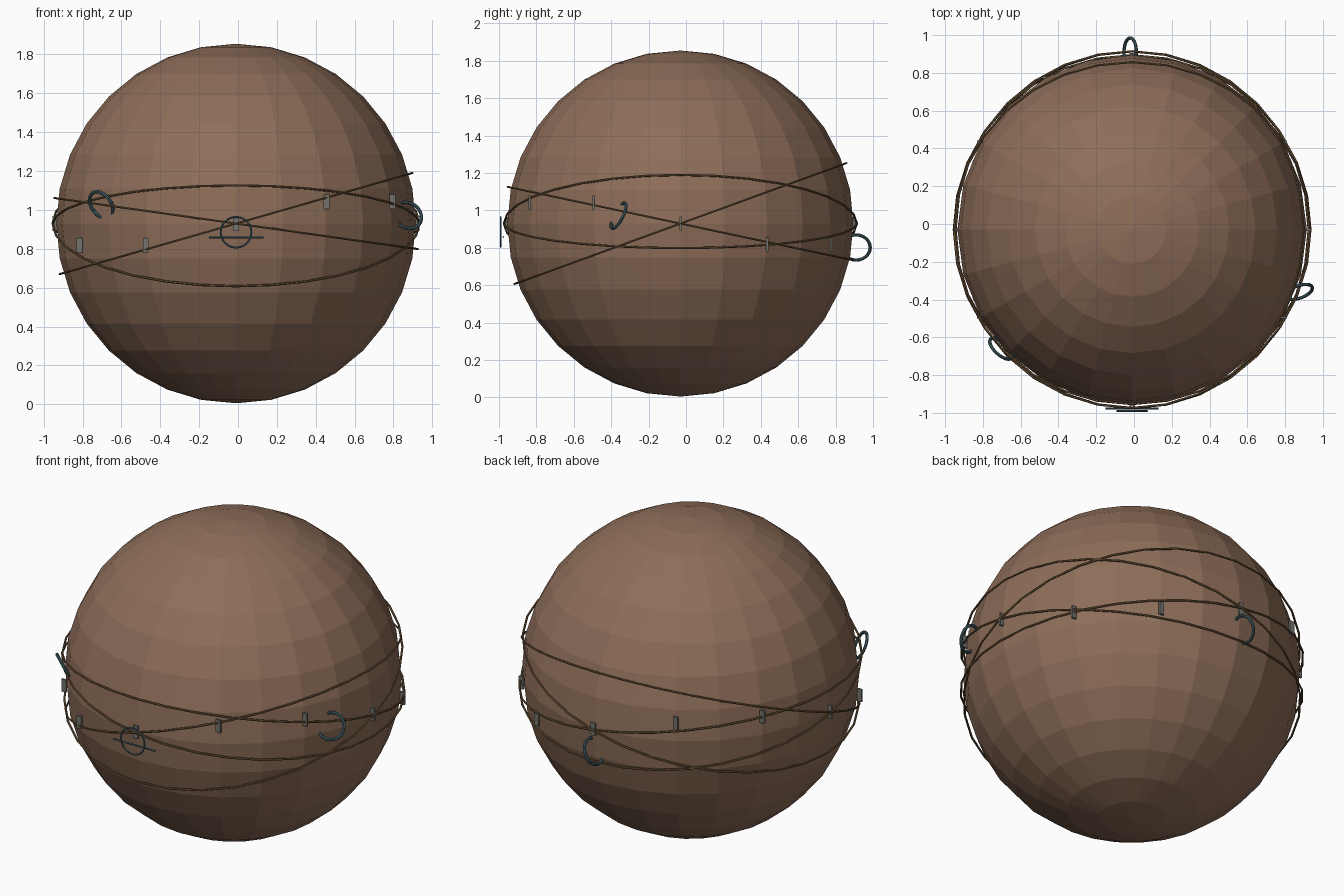
import bpy
from math import radians, sin, cos, pi
from mathutils import Vector, Matrix, Euler

if "Cube" in bpy.data.objects:
    bpy.data.objects.remove(bpy.data.objects["Cube"])

C = Vector((-0.01, -0.03, 0.93))   # centre of the ball
R = 0.925


def material(name, rgb):
    m = bpy.data.materials.new(name)
    m.diffuse_color = (*rgb, 1)
    m.use_nodes = True
    m.node_tree.nodes["Principled BSDF"].inputs["Base Color"].default_value = m.diffuse_color
    return m


BROWN = material("brown", (0.27, 0.155, 0.10))
ROPE = material("rope", (0.17, 0.10, 0.045))
GREY = material("grey", (0.17, 0.17, 0.155))
TEAL = material("teal", (0.06, 0.13, 0.15))


def finish(name, mat):
    ob = bpy.context.object
    ob.name = name
    ob.data.materials.append(mat)
    return ob


def torus(name, mat, matrix, major, minor, segs, sides):
    bpy.ops.mesh.primitive_torus_add(major_radius=major, minor_radius=minor,
                                     major_segments=segs, minor_segments=sides)
    ob = finish(name, mat)
    ob.matrix_world = matrix
    return ob


# Faceted ball
bpy.ops.mesh.primitive_uv_sphere_add(segments=24, ring_count=16, radius=R, location=C)
finish("ball", BROWN)

# Four tilted ropes wrapped round the ball
for i, (rx, ry) in enumerate([(0, -16), (0, 8), (20, 0), (-12, 0)]):
    rot = Euler((radians(rx), radians(ry), 0)).to_matrix().to_4x4()
    torus(f"rope_{i + 1}", ROPE, Matrix.Translation(C) @ rot, 0.944, 0.006, 32, 6)

# Twelve small tags in a wavy belt
for i in range(12):
    a = i * pi / 6
    pos = C + Vector((0.93 * cos(a), 0.93 * sin(a), -0.13 * sin(2 * a)))
    bpy.ops.mesh.primitive_cube_add(size=1, location=pos)
    ob = finish(f"tag_{i + 1}", GREY)
    ob.scale = (0.03, 0.012, 0.075)

# Three leaning hook rings sunk into the surface
hooks = [((0.873, -0.36, 0.972), 20), ((-0.704, -0.66, 1.026), 138), ((-0.02, 0.91, 0.802), -90)]
for i, (pos, heading) in enumerate(hooks):
    rot = Euler((radians(90 - 26), 0, radians(heading))).to_matrix().to_4x4()
    torus(f"hook_{i + 1}", TEAL, Matrix.Translation(pos) @ rot, 0.075, 0.009, 24, 8)

# Front ring with a thin crossbar behind it
torus("front_ring", TEAL, Matrix.Translation((-0.01, -0.99, 0.885)) @ Matrix.Rotation(pi / 2, 4, 'X'),
      0.079, 0.005, 24, 6)
bpy.ops.mesh.primitive_cylinder_add(vertices=8, radius=0.005, depth=0.28,
                                    location=(-0.01, -0.977, 0.858), rotation=(0, pi / 2, 0))
finish("front_crossbar", TEAL)
